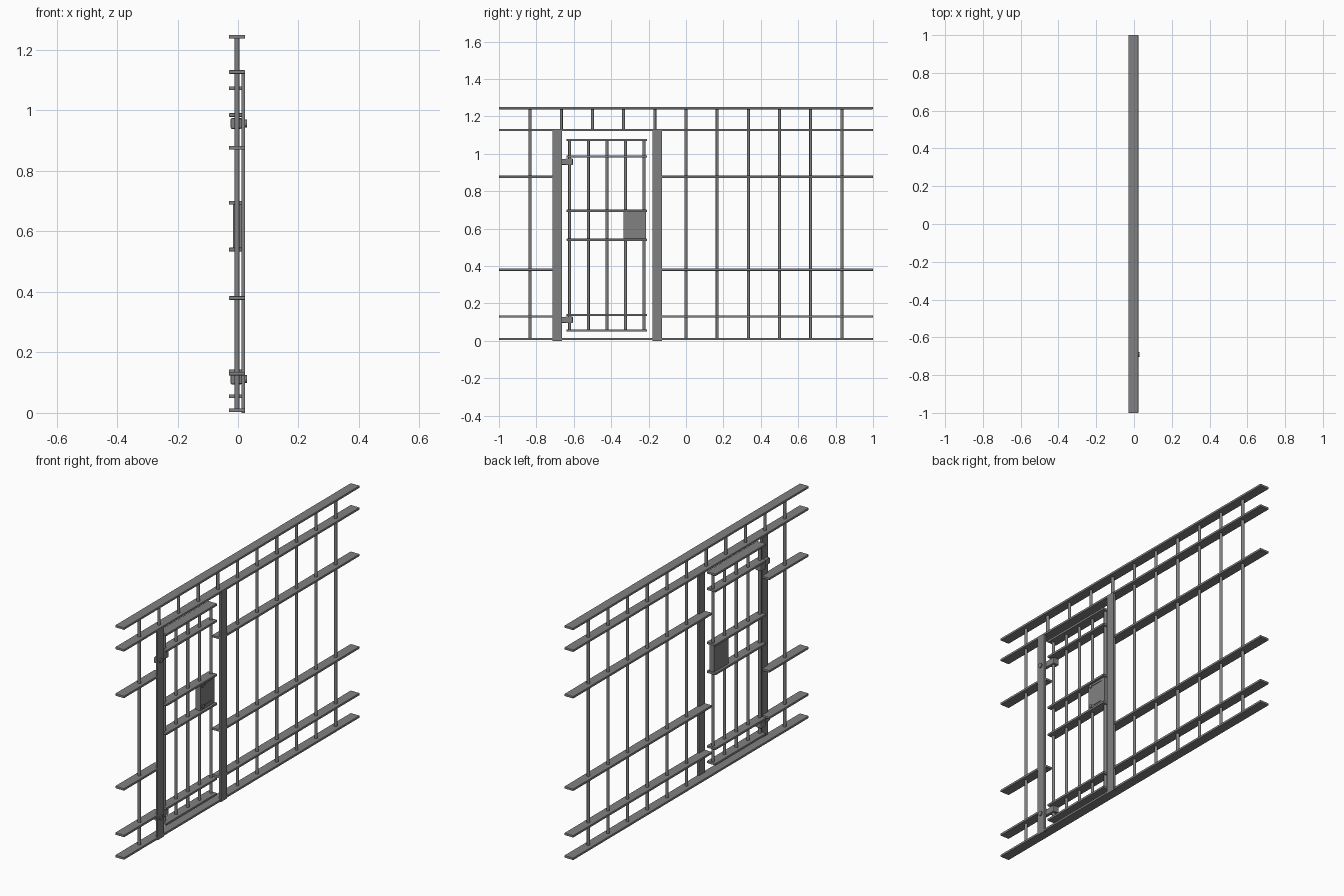
import bpy
import math

cube = bpy.data.objects.get("Cube")
if cube:
    bpy.data.objects.remove(cube, do_unlink=True)

steel = bpy.data.materials.new("grey_steel")
steel.use_nodes = True
GREY = (0.22, 0.22, 0.22, 1)
steel.diffuse_color = GREY
steel.node_tree.nodes["Principled BSDF"].inputs["Base Color"].default_value = GREY

BACK, FRONT = -0.03, 0.023    # depth range of the flat rails
BAR_X = -0.003


def box(name, x0, x1, y0, y1, z0, z1, bevel=0):
    bpy.ops.mesh.primitive_cube_add(
        size=1, location=((x0 + x1) / 2, (y0 + y1) / 2, (z0 + z1) / 2))
    ob = bpy.context.object
    ob.name = name
    ob.scale = (x1 - x0, y1 - y0, z1 - z0)
    bpy.ops.object.transform_apply(location=False, rotation=False, scale=True)
    ob.data.materials.append(steel)
    if bevel:
        mod = ob.modifiers.new("Bevel", "BEVEL")
        mod.width = bevel
        mod.segments = 2
    return ob


def rod(name, radius, length, loc, along_x=False):
    bpy.ops.mesh.primitive_cylinder_add(
        vertices=16, radius=radius, depth=length, location=loc,
        rotation=(0, math.pi / 2 if along_x else 0, 0))
    ob = bpy.context.object
    ob.name = name
    ob.data.materials.append(steel)
    bpy.ops.object.shade_smooth_by_angle()
    return ob


def bar(name, y, z0, z1):
    return rod(name, 0.008, z1 - z0, (BAR_X, y, (z0 + z1) / 2))


def rail(name, y0, y1, z):
    return box(name, BACK, FRONT, y0, y1, z - 0.006, z + 0.006, 0.002)


# Full-length rails, then the ones interrupted by the doorway
for name, z in (("bottom_rail", 0.009), ("lintel_rail", 1.127), ("top_rail", 1.244)):
    rail(name, -1, 1, z)
for z in (0.13, 0.38, 0.877):
    rail("short_wall_rail", -1, -0.665, z)
    rail("long_wall_rail", -0.178, 1, z)

# Wall bars at even spacing, shortened above the doorway
for i in range(11):
    y = (i - 5) / 6
    over_door = 1 <= i <= 4
    bar("lintel_bar" if over_door else "wall_bar", y, 1.127 if over_door else 0.009, 1.244)

# Door posts
box("hinge_post", 0.012, 0.0235, -0.715, -0.663, 0, 1.13)
box("latch_post", 0.012, 0.0235, -0.18, -0.128, 0, 1.13)

# Door frame
for z in (0.055, 0.138, 0.54, 0.695, 0.985, 1.073):
    rail("door_rail", -0.638, -0.209, z)
for i in range(5):
    bar("door_bar", -0.622 + i * 0.0995, 0.055, 1.073)

# Lock case with a recessed-looking cover, rivets and slots
box("lock_case", -0.017, 0.011, -0.335, -0.215, 0.543, 0.693)
for z in (0.565, 0.678):
    rod("lock_rivet", 0.01, 0.008, (0.012, -0.318, z), True)
    box("lock_strip", 0.01, 0.014, -0.298, -0.235, z - 0.003, z + 0.003)

# Hinges
for z in (0.112, 0.957):
    box("hinge_arm", -0.006, 0.012, -0.705, -0.605, z - 0.016, z + 0.016, 0.003)
    box("hinge_clasp", -0.024, 0.012, -0.645, -0.605, z - 0.018, z + 0.018, 0.004)
    rod("hinge_bolt", 0.013, 0.018, (0.02, -0.69, z), True)
